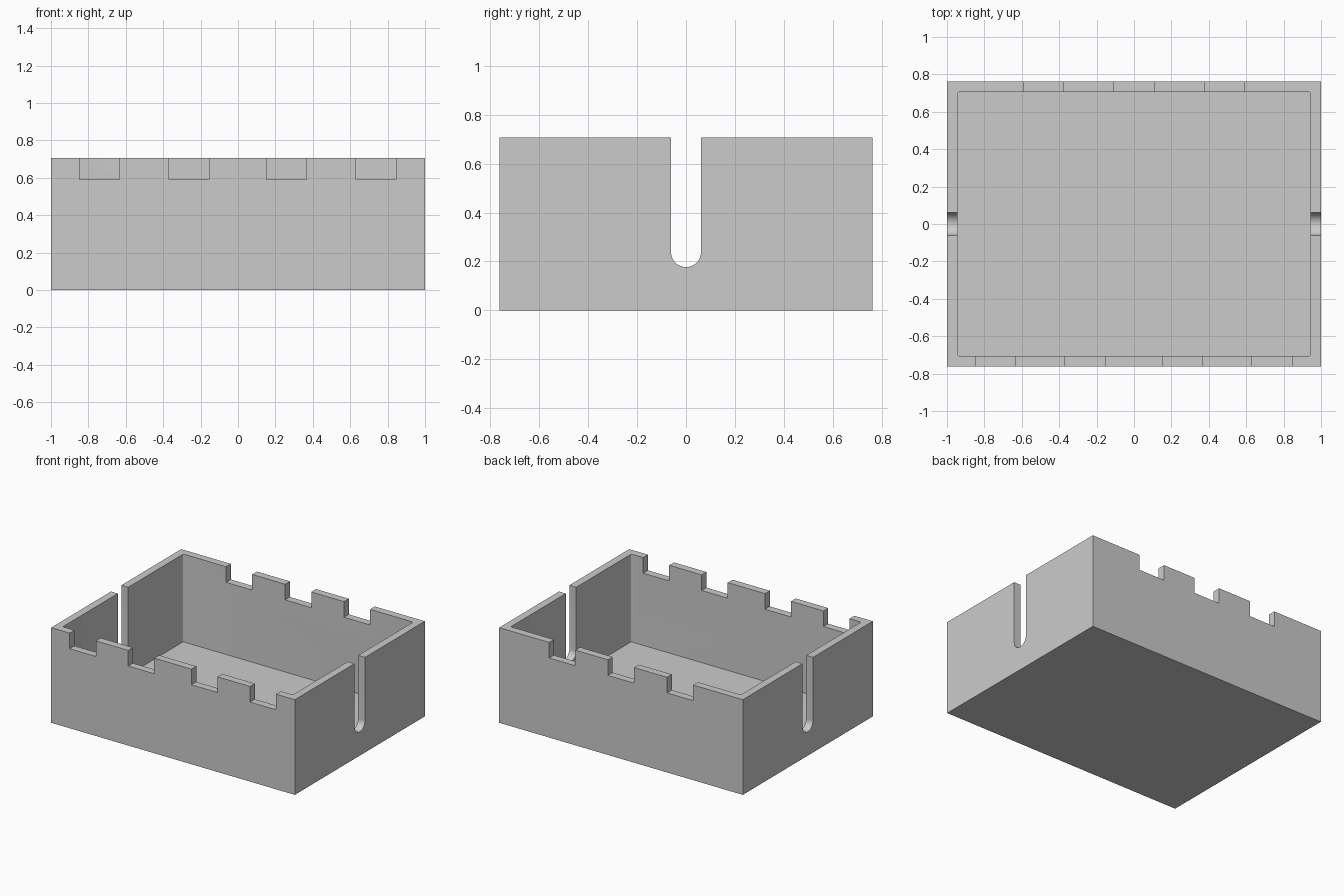
import bpy
import bmesh
from math import cos, sin, pi, radians

if "Cube" in bpy.data.objects:
    bpy.data.objects.remove(bpy.data.objects["Cube"], do_unlink=True)

# Main dimensions
HALF_X, HALF_Y, HEIGHT = 1.0, 0.762, 0.706
WALL, FLOOR = 0.056, 0.055
NOTCH_W, NOTCH_Z = 0.214, 0.59
SLOT_R, SLOT_Z = 0.061, 0.238

# Single plain grey
grey = bpy.data.materials.new("light grey")
grey.use_nodes = True
colour = (0.6, 0.6, 0.6, 1)
grey.diffuse_color = colour
grey.node_tree.nodes["Principled BSDF"].inputs["Base Color"].default_value = colour


def finish(name, bm):
    bmesh.ops.recalc_face_normals(bm, faces=bm.faces)
    mesh = bpy.data.meshes.new(name)
    bm.to_mesh(mesh)
    bm.free()
    mesh.materials.append(grey)
    obj = bpy.data.objects.new(name, mesh)
    bpy.context.collection.objects.link(obj)
    return obj


def block(name, x, y, z, corner=0):
    """Box between (low, high) limits, with optional rounded upright edges."""
    bm = bmesh.new()
    bmesh.ops.create_cube(bm, size=1)
    for v in bm.verts:
        v.co = [lo if c < 0 else hi for c, (lo, hi) in zip(v.co, (x, y, z))]
    if corner:
        upright = [e for e in bm.edges
                   if abs(e.verts[0].co.z - e.verts[1].co.z) > 0.1]
        bmesh.ops.bevel(bm, geom=upright, offset=corner, segments=4,
                        profile=0.5, affect='EDGES')
    return finish(name, bm)


def slot_cutter(name):
    """Round-bottomed slot profile extruded along x through both end walls."""
    profile = [(SLOT_R, 1.0), (-SLOT_R, 1.0)]
    profile += [(SLOT_R * cos(a), SLOT_Z + SLOT_R * sin(a))
                for a in (pi + pi * i / 24 for i in range(25))]
    bm = bmesh.new()
    face = bm.faces.new([bm.verts.new((-1.2, y, z)) for y, z in profile])
    made = bmesh.ops.extrude_face_region(bm, geom=[face])["geom"]
    verts = [g for g in made if isinstance(g, bmesh.types.BMVert)]
    bmesh.ops.translate(bm, vec=(2.4, 0, 0), verts=verts)
    return finish(name, bm)


def cut(target, cutter):
    mod = target.modifiers.new("cut", 'BOOLEAN')
    mod.operation = 'DIFFERENCE'
    mod.solver = 'EXACT'
    mod.object = cutter
    bpy.context.view_layer.objects.active = target
    bpy.ops.object.modifier_apply(modifier=mod.name)
    bpy.data.objects.remove(cutter, do_unlink=True)


# Open tray
tray = block("tray", (-HALF_X, HALF_X), (-HALF_Y, HALF_Y), (0, HEIGHT))
inner_x, inner_y = HALF_X - WALL, HALF_Y - WALL
cut(tray, block("cavity_cutter", (-inner_x, inner_x), (-inner_y, inner_y),
                (FLOOR, 1), corner=0.012))

# Rim notches: four in the front wall, three in the back wall
for side, centres in ((-1, (-0.741, -0.261, 0.259, 0.739)),
                      (1, (-0.485, 0, 0.483))):
    y = sorted((side * 0.65, side * 0.9))
    for x in centres:
        cut(tray, block("notch_cutter", (x - NOTCH_W / 2, x + NOTCH_W / 2),
                        y, (NOTCH_Z, 1)))

# Tall slots in both end walls
cut(tray, slot_cutter("slot_cutter"))

bpy.ops.object.select_all(action='DESELECT')
tray.select_set(True)
bpy.context.view_layer.objects.active = tray
bpy.ops.object.shade_smooth_by_angle(angle=radians(30))
